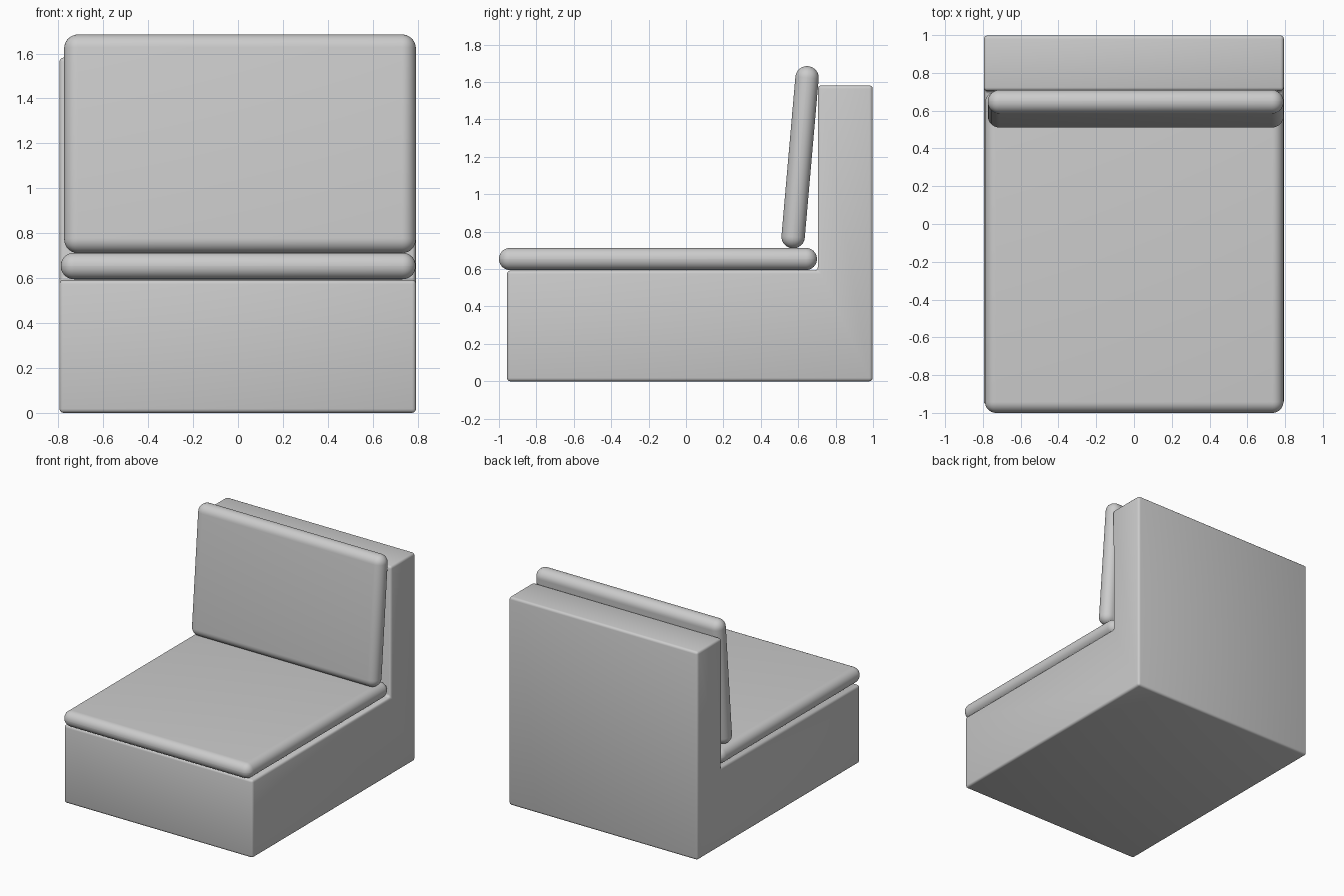
import bpy, bmesh, math

if "Cube" in bpy.data.objects:
    bpy.data.objects.remove(bpy.data.objects["Cube"])


def finish(obj, radius, segments):
    mod = obj.modifiers.new("rounding", 'BEVEL')
    mod.width = radius
    mod.segments = segments
    mod.limit_method = 'ANGLE'
    bpy.ops.object.select_all(action='DESELECT')
    obj.select_set(True)
    bpy.context.view_layer.objects.active = obj
    bpy.ops.object.modifier_apply(modifier=mod.name)
    bpy.ops.object.shade_smooth_by_angle(angle=math.radians(40))


def cushion(name, center, size, tilt=0.0):
    bpy.ops.mesh.primitive_cube_add(size=1, location=center)
    obj = bpy.context.object
    obj.name = name
    obj.scale = size
    bpy.ops.object.transform_apply(location=False, rotation=False, scale=True)
    finish(obj, min(size) * 0.495, 8)
    obj.rotation_euler.x = tilt
    return obj


# L-shaped sofa frame, extruded from its side profile
profile = [(-0.957, 0), (0.998, 0), (0.998, 1.582), (0.705, 1.582), (0.705, 0.592), (-0.957, 0.592)]
x0, x1 = -0.795, 0.793
bm = bmesh.new()
face = bm.faces.new([bm.verts.new((x0, y, z)) for y, z in profile])
ext = bmesh.ops.extrude_face_region(bm, geom=[face])
for v in ext["geom"]:
    if isinstance(v, bmesh.types.BMVert):
        v.co.x = x1
bmesh.ops.recalc_face_normals(bm, faces=bm.faces)
mesh = bpy.data.meshes.new("frame")
bm.to_mesh(mesh)
bm.free()
frame = bpy.data.objects.new("frame", mesh)
bpy.context.collection.objects.link(frame)
finish(frame, 0.018, 3)

# Seat cushion overhanging the front
cushion("seat_cushion", (0.001, -0.15, 0.654), (1.58, 1.7, 0.118))

# Back cushion leaning on the backrest
cushion("back_cushion", (0.009, 0.61, 1.198), (1.566, 0.125, 0.977), math.radians(-5))
